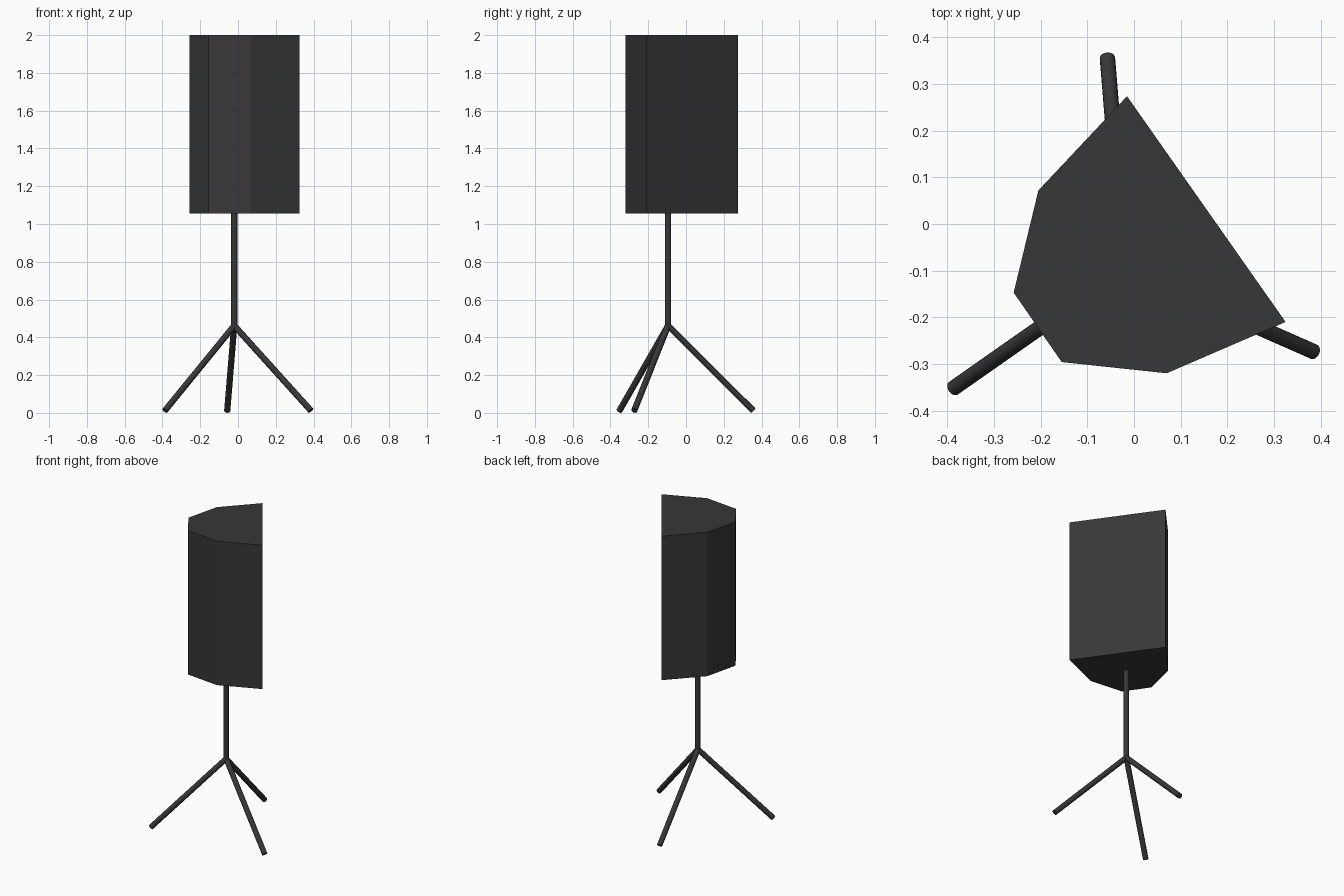
import bpy, bmesh
from mathutils import Vector

if "Cube" in bpy.data.objects:
    bpy.data.objects.remove(bpy.data.objects["Cube"])

dark = bpy.data.materials.new("dark_grey")
dark.diffuse_color = (0.04, 0.038, 0.039, 1)
dark.use_nodes = True
dark.node_tree.nodes["Principled BSDF"].inputs["Base Color"].default_value = dark.diffuse_color


def rod(name, a, b, r=0.0165):
    """Round tube between two points."""
    a, b = Vector(a), Vector(b)
    d = b - a
    bpy.ops.mesh.primitive_cylinder_add(vertices=20, radius=r, depth=d.length,
                                        location=(a + b) / 2)
    ob = bpy.context.object
    ob.name = name
    ob.rotation_euler = d.to_track_quat('Z', 'Y').to_euler()
    ob.data.materials.append(dark)
    bpy.ops.object.shade_smooth_by_angle()
    return ob


def prism(name, outline, z0, z1):
    """Flat-sided box extruded upwards from an outline."""
    bm = bmesh.new()
    face = bm.faces.new([bm.verts.new((x, y, z0)) for x, y in outline])
    top = bmesh.ops.extrude_face_region(bm, geom=[face], use_keep_orig=True)
    verts = [g for g in top["geom"] if isinstance(g, bmesh.types.BMVert)]
    bmesh.ops.translate(bm, verts=verts, vec=(0, 0, z1 - z0))
    bmesh.ops.recalc_face_normals(bm, faces=bm.faces)
    me = bpy.data.meshes.new(name)
    bm.to_mesh(me)
    bm.free()
    me.materials.append(dark)
    ob = bpy.data.objects.new(name, me)
    bpy.context.collection.objects.link(ob)
    return ob


# Speaker cabinet: wide flat front with a faceted back
prism("cabinet", [(-0.015, 0.274), (-0.205, 0.072), (-0.258, -0.147),
                  (-0.155, -0.296), (0.07, -0.32), (0.325, -0.21)], 1.055, 2.0)

# Stand pole
hub = (-0.02, -0.095, 0.462)
rod("stand_pole", hub, (hub[0], hub[1], 1.06))

# Three splayed tripod legs
feet = {"left_leg": (-0.387, -0.352), "right_leg": (0.386, -0.274),
        "back_leg": (-0.057, 0.356)}
for name, (x, y) in feet.items():
    rod(name, hub, (x, y, 0.012))
